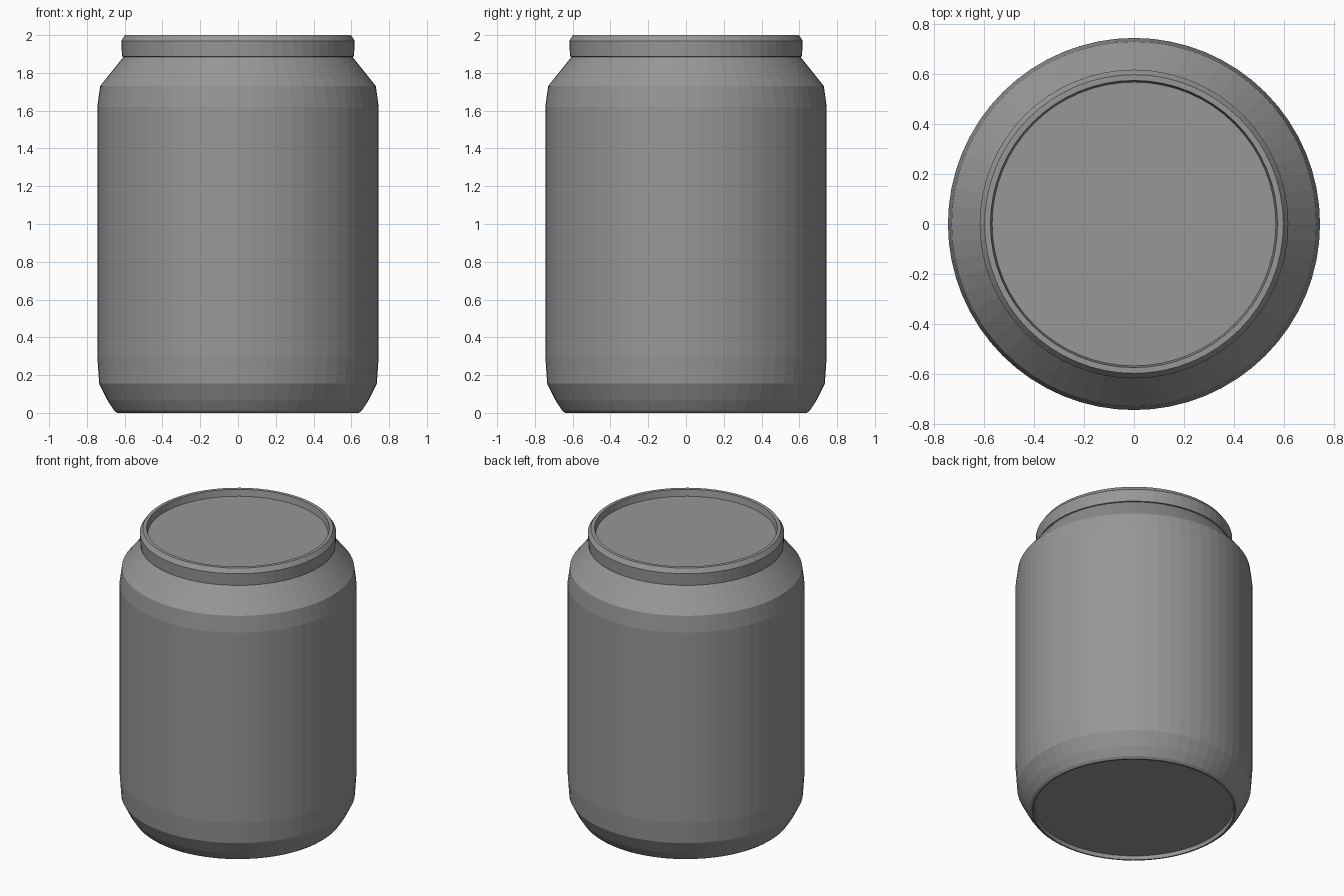
import bpy, bmesh, math

if "Cube" in bpy.data.objects:
    bpy.data.objects.remove(bpy.data.objects["Cube"])

SEGMENTS = 64

metal = bpy.data.materials.new("grey metal")
metal.diffuse_color = (0.31, 0.31, 0.31, 1)
metal.use_nodes = True
metal.node_tree.nodes["Principled BSDF"].inputs["Base Color"].default_value = metal.diffuse_color


def lathe(name, profile):
    """Revolve (radius, height) points around z; radius 0 closes to a point."""
    bm = bmesh.new()
    verts = [bm.verts.new((r, 0, z)) for r, z in profile]
    edges = [bm.edges.new(pair) for pair in zip(verts, verts[1:])]
    bmesh.ops.spin(bm, geom=verts + edges, cent=(0, 0, 0), axis=(0, 0, 1),
                   angle=math.tau, steps=SEGMENTS, use_merge=False)
    bmesh.ops.remove_doubles(bm, verts=bm.verts, dist=1e-4)
    bmesh.ops.recalc_face_normals(bm, faces=bm.faces)
    mesh = bpy.data.meshes.new(name)
    bm.to_mesh(mesh)
    bm.free()
    mesh.materials.append(metal)
    obj = bpy.data.objects.new(name, mesh)
    bpy.context.collection.objects.link(obj)
    return obj


# Closed can: recessed base, tapered foot, straight wall, shoulder,
# rolled rim and sunken lid
lathe("can_body", [
    (0, 0.025), (0.625, 0.025), (0.63, 0.0), (0.64, 0.0),
    (0.655, 0.012), (0.69, 0.065), (0.735, 0.155), (0.745, 0.30),
    (0.745, 1.62), (0.73, 1.73), (0.606, 1.885),
    (0.614, 1.887), (0.618, 1.97), (0.598, 2.0),
    (0.575, 2.0), (0.568, 1.955), (0, 1.955),
])
